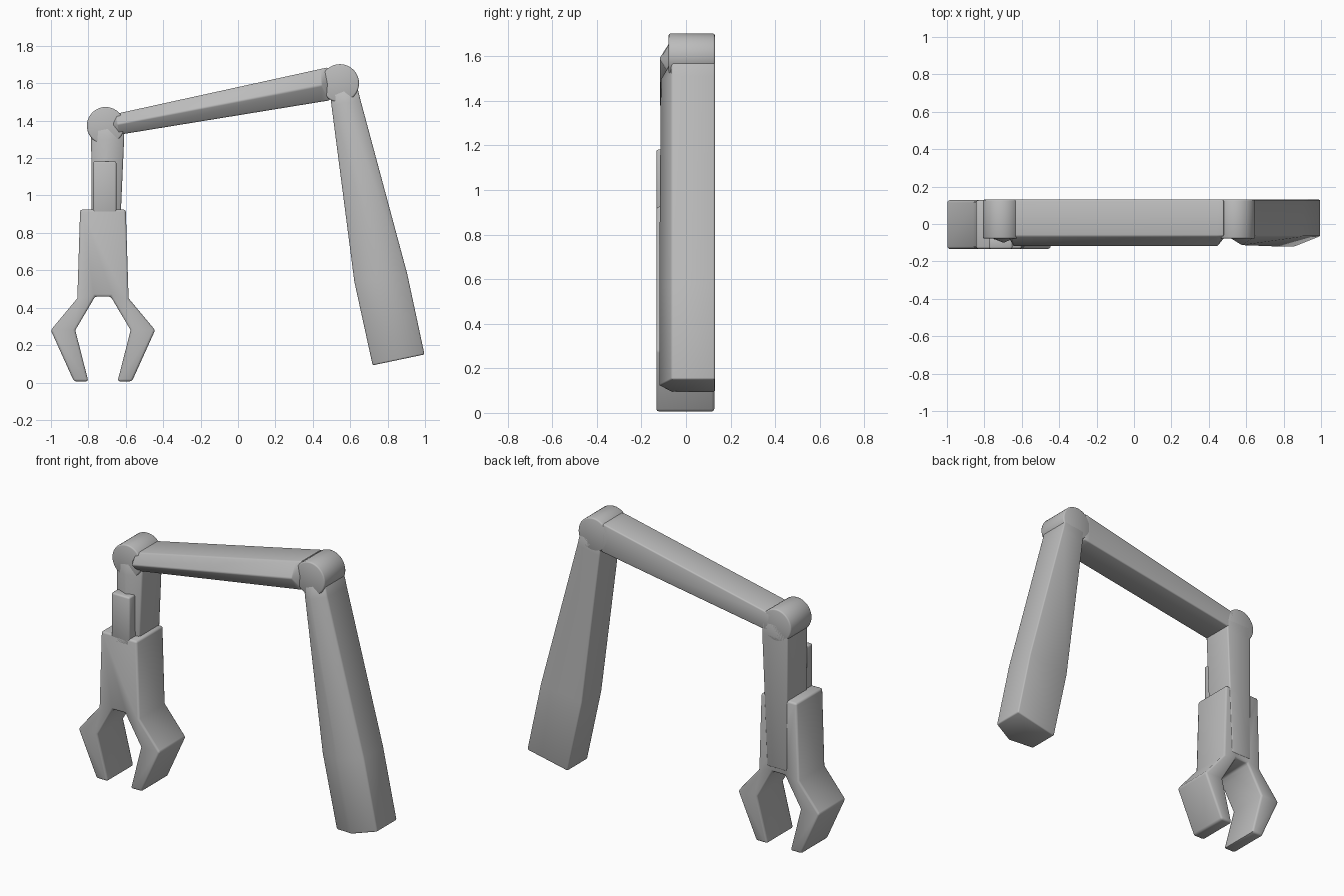
import bpy, bmesh, math
from mathutils import Matrix, Vector

cube = bpy.data.objects.get("Cube")
if cube:
    bpy.data.objects.remove(cube, do_unlink=True)

grey = bpy.data.materials.new("plain grey")
grey.use_nodes = True
COLOUR = (0.5, 0.5, 0.5, 1)
grey.diffuse_color = COLOUR
grey.node_tree.nodes["Principled BSDF"].inputs["Base Color"].default_value = COLOUR

BACK, SIDE, RIDGE = 0.13, -0.065, -0.12


def finish(name, bm, bevel=0.01):
    """Soften the hard edges and turn the bmesh into a shaded object."""
    bmesh.ops.recalc_face_normals(bm, faces=bm.faces)
    hard = [e for e in bm.edges if e.calc_face_angle(0) > 0.9]
    bmesh.ops.bevel(bm, geom=hard, offset=bevel, segments=2, profile=0.5,
                    affect='EDGES', clamp_overlap=True)
    mesh = bpy.data.meshes.new(name)
    bm.to_mesh(mesh)
    bm.free()
    obj = bpy.data.objects.new(name, mesh)
    bpy.context.collection.objects.link(obj)
    mesh.materials.append(grey)
    bpy.ops.object.select_all(action='DESELECT')
    obj.select_set(True)
    bpy.context.view_layer.objects.active = obj
    bpy.ops.object.shade_smooth_by_angle(angle=math.radians(48))


def ridged_beam(name, stations, bevel=0.008):
    """Five-sided beam; each station is two side points (x, z) and the ridge y."""
    bm = bmesh.new()
    rings = []
    for (ax, az), (bx, bz), ridge in stations:
        ring = [(ax, BACK, az), (ax, SIDE, az),
                ((ax + bx) / 2, ridge, (az + bz) / 2),
                (bx, SIDE, bz), (bx, BACK, bz)]
        rings.append([bm.verts.new(p) for p in ring])
    for r, s in zip(rings, rings[1:]):
        for i in range(5):
            j = (i + 1) % 5
            bm.faces.new((r[i], r[j], s[j], s[i]))
    bm.faces.new(rings[0])
    bm.faces.new(rings[-1])
    finish(name, bm, bevel)


def plate(name, outline, front, back, bevel=0.012):
    """Extrude an (x, z) outline from front to back."""
    bm = bmesh.new()
    face = bm.faces.new([bm.verts.new((x, front, z)) for x, z in outline])
    new = bmesh.ops.extrude_face_region(bm, geom=[face])["geom"]
    moved = [v for v in new if isinstance(v, bmesh.types.BMVert)]
    bmesh.ops.translate(bm, vec=Vector((0, back - front, 0)), verts=moved)
    finish(name, bm, bevel)


def joint(name, x, z, radius):
    front = -0.078
    bm = bmesh.new()
    turn = Matrix.Translation((x, (front + BACK) / 2, z)) @ Matrix.Rotation(math.pi / 2, 4, 'X')
    bmesh.ops.create_cone(bm, cap_ends=True, segments=40, radius1=radius,
                          radius2=radius, depth=BACK - front, matrix=turn)
    finish(name, bm, 0.008)


# Round hinges
joint("shoulder_joint", 0.545, 1.6, 0.102)
joint("wrist_joint", -0.708, 1.373, 0.1)

# Lower support arm, widening towards its foot
ridged_beam("support_arm", [
    ((0.49, 1.56), (0.638, 1.58), -0.07),
    ((0.5, 1.48), (0.655, 1.51), -0.113),
    ((0.622, 0.54), (0.905, 0.58), RIDGE),
    ((0.72, 0.092), (0.997, 0.15), RIDGE)])

# Crossing arm between the hinges
ridged_beam("cross_arm", [
    ((-0.67, 1.322), (-0.67, 1.43), -0.07),
    ((-0.635, 1.325), (-0.65, 1.437), RIDGE),
    ((0.45, 1.502), (0.44, 1.676), RIDGE),
    ((0.49, 1.508), (0.48, 1.685), -0.07)])

# Hanging arm carrying the claw
ridged_beam("hanging_arm", [
    ((-0.785, 1.38), (-0.608, 1.38), -0.07),
    ((-0.785, 1.3), (-0.609, 1.3), -0.1),
    ((-0.78, 0.49), (-0.645, 0.49), -0.1)])

# Claw with two hooked fingers
MID = -0.722
half = [(0.122, 0.925), (0.137, 0.45), (0.279, 0.28), (0.155, 0.006),
        (0.078, 0.006), (0.148, 0.28), (0.062, 0.425), (0.042, 0.46)]
claw = [(MID + x, z) for x, z in half] + [(MID - x, z) for x, z in reversed(half)]
plate("claw", claw, -0.133, 0.127)

# Raised bar on the front, above the claw
plate("front_bar", [(-0.775, 0.88), (-0.65, 0.88), (-0.65, 1.182), (-0.775, 1.182)],
      -0.133, -0.06, 0.01)
